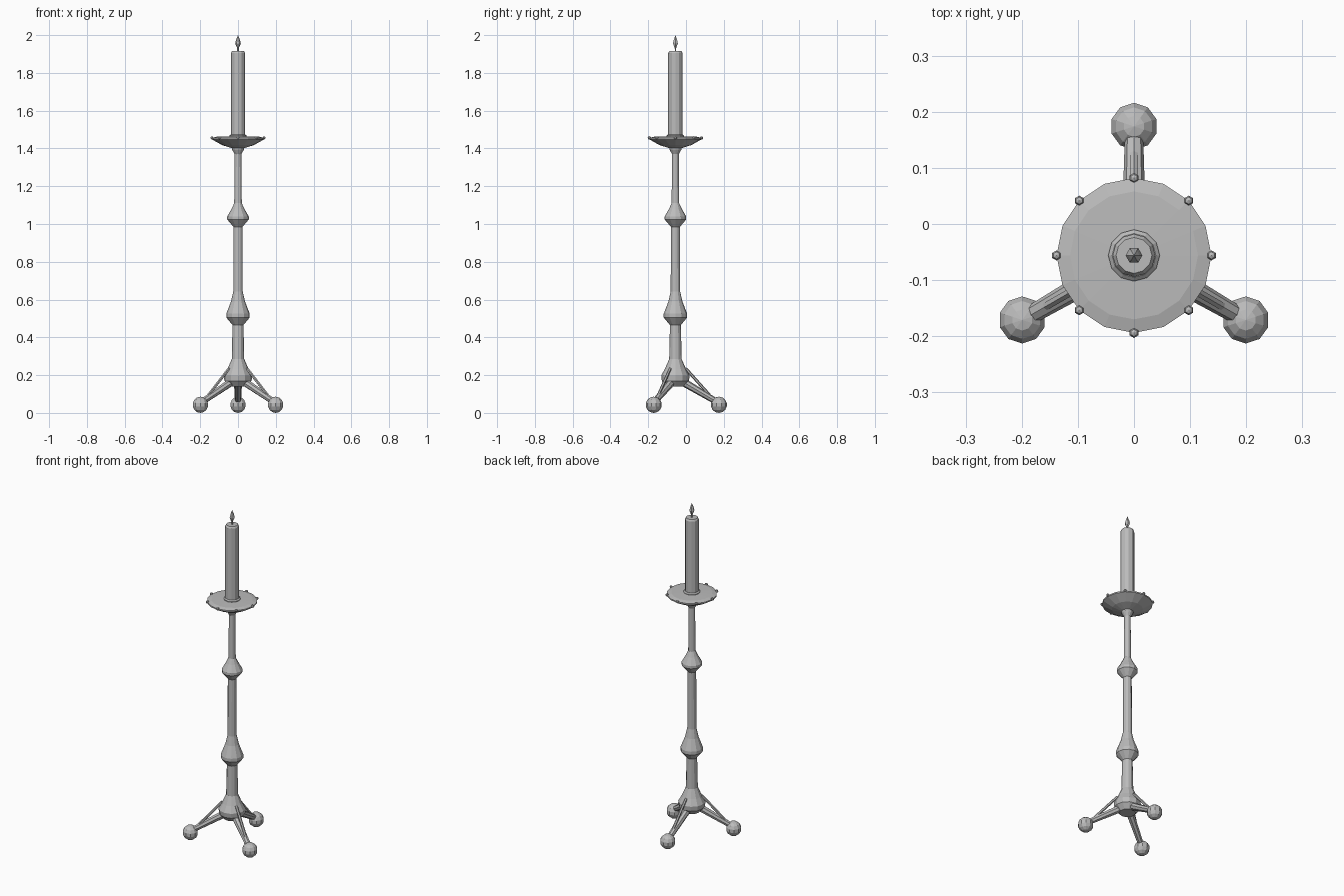
import bpy, bmesh, math
from mathutils import Vector

if "Cube" in bpy.data.objects:
    bpy.data.objects.remove(bpy.data.objects["Cube"])

AXIS = Vector((0, -0.056, 0))

metal = bpy.data.materials.new("plain grey")
metal.diffuse_color = (0.5, 0.5, 0.5, 1)
metal.use_nodes = True
metal.node_tree.nodes["Principled BSDF"].inputs["Base Color"].default_value = metal.diffuse_color


def finish(name, bm):
    bmesh.ops.recalc_face_normals(bm, faces=bm.faces)
    me = bpy.data.meshes.new(name)
    bm.to_mesh(me)
    bm.free()
    me.materials.append(metal)
    ob = bpy.data.objects.new(name, me)
    bpy.context.collection.objects.link(ob)
    return ob


def lathe(name, profile, sides):
    """Closed solid of revolution around the stand's axis; profile is (radius, z)."""
    bm = bmesh.new()
    rings = []
    for r, z in profile:
        ring = []
        for i in range(sides):
            a = 2 * math.pi * i / sides
            ring.append(bm.verts.new(AXIS + Vector((r * math.cos(a), r * math.sin(a), z))))
        rings.append(ring)
    for lo, hi in zip(rings, rings[1:]):
        for i in range(sides):
            j = (i + 1) % sides
            bm.faces.new((lo[i], lo[j], hi[j], hi[i]))
    bm.faces.new(rings[0][::-1])
    bm.faces.new(rings[-1])
    return finish(name, bm)


def ball(name, pos, r, seg, rings):
    bm = bmesh.new()
    bmesh.ops.create_uvsphere(bm, u_segments=seg, v_segments=rings, radius=r)
    bmesh.ops.translate(bm, verts=bm.verts, vec=pos)
    return finish(name, bm)


def rod(name, a, b, r1, r2, sides):
    d = b - a
    bm = bmesh.new()
    bmesh.ops.create_cone(bm, cap_ends=True, segments=sides, radius1=r1, radius2=r2, depth=d.length)
    bmesh.ops.rotate(bm, verts=bm.verts, matrix=d.to_track_quat('Z', 'Y').to_matrix())
    bmesh.ops.translate(bm, verts=bm.verts, vec=(a + b) / 2)
    return finish(name, bm)


def polar(r, angle, z):
    return AXIS + Vector((r * math.cos(angle), r * math.sin(angle), z))


# Turned stem with flared foot, two knops and a small cup
lathe("stem", [
    (0.045, 0.14), (0.072, 0.17), (0.075, 0.198), (0.055, 0.235), (0.033, 0.285),
    (0.029, 0.465), (0.062, 0.505), (0.062, 0.525), (0.037, 0.59), (0.025, 0.643),
    (0.024, 0.985), (0.057, 1.024), (0.057, 1.04), (0.034, 1.08), (0.020, 1.11),
    (0.018, 1.37), (0.032, 1.395), (0.034, 1.415)], 12)

# Drip tray
lathe("drip_tray", [
    (0.034, 1.402), (0.085, 1.418), (0.138, 1.448), (0.138, 1.456),
    (0.114, 1.462), (0.046, 1.464)], 16)

# Beads around the tray rim
for i in range(8):
    ball(f"rim_bead_{i + 1}", polar(0.138, i * math.pi / 4, 1.456), 0.009, 6, 4)

# Candle with socket ring, wick and flame
lathe("candle_socket", [(0.046, 1.45), (0.046, 1.468), (0.039, 1.474)], 12)
lathe("candle", [(0.038, 1.455), (0.038, 1.905), (0.032, 1.915)], 12)
lathe("wick", [(0.004, 1.91), (0.004, 1.94)], 6)
lathe("flame", [(0.004, 1.93), (0.015, 1.956), (0.010, 1.976), (0.0005, 2.0)], 6)

# Three legs with braces and ball feet
for i in range(3):
    a = math.pi / 2 + i * 2 * math.pi / 3
    rod(f"leg_{i + 1}", polar(0.03, a, 0.17), polar(0.225, a, 0.055), 0.022, 0.016, 8)
    rod(f"leg_brace_{i + 1}", polar(0.055, a, 0.235), polar(0.18, a, 0.095), 0.008, 0.008, 6)
    ball(f"ball_foot_{i + 1}", polar(0.23, a, 0.043), 0.043, 10, 7)
